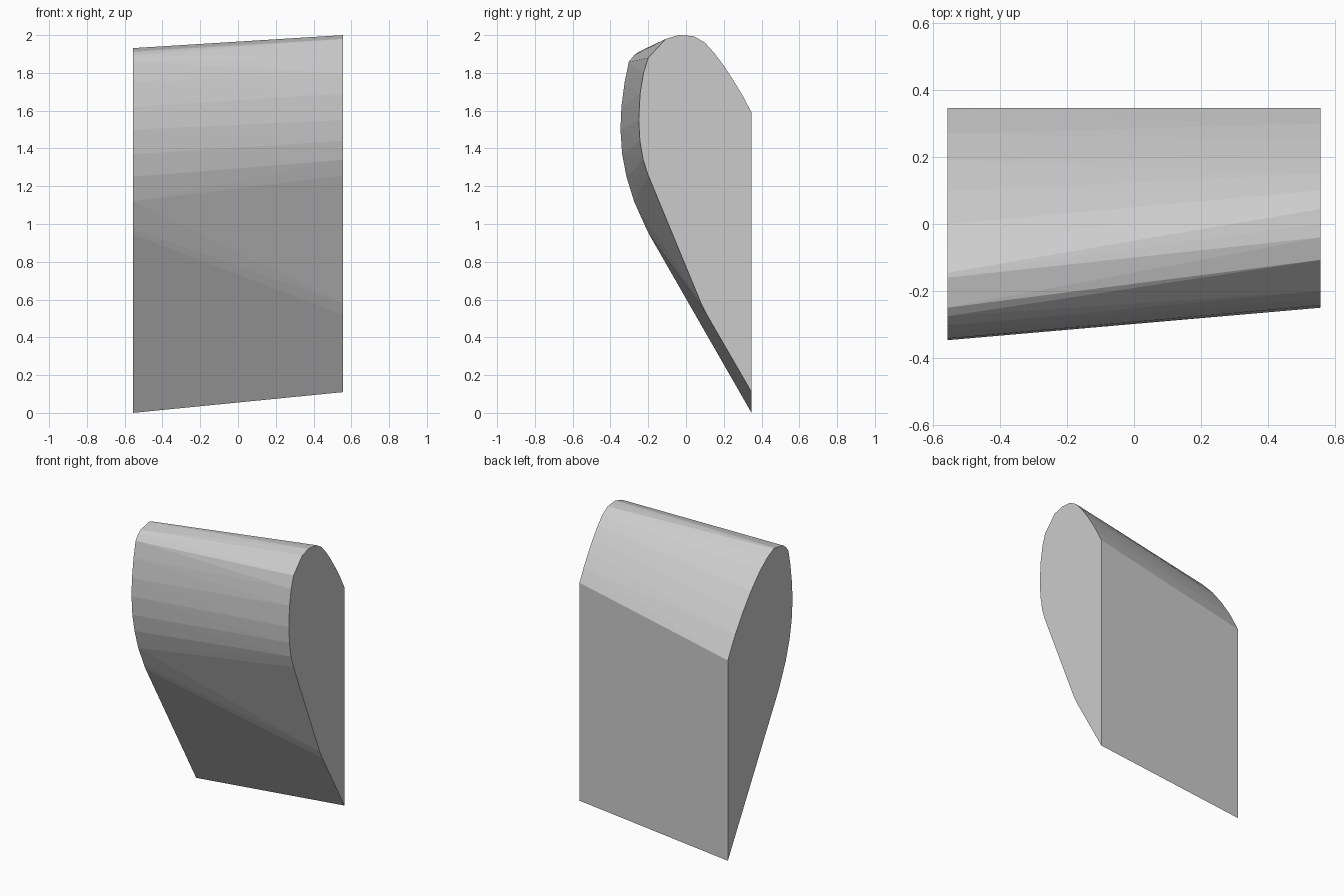
import bpy, bmesh, math

# End outlines as (y, z), running from the back bottom corner up and over to the front
right_end = [(0.347, 0.11), (0.347, 1.59), (0.30, 1.68), (0.25, 1.762), (0.20, 1.838),
             (0.15, 1.905), (0.10, 1.96), (0.045, 1.993), (0.0, 1.998), (-0.04, 2.0),
             (-0.107, 1.98), (-0.20, 1.88), (-0.225, 1.80), (-0.243, 1.69), (-0.25, 1.55),
             (-0.244, 1.44), (-0.227, 1.34), (-0.20, 1.258), (0.08, 0.58), (0.11, 0.52)]
left_end = [(0.347, 0.0), (0.347, 1.36), (0.27, 1.50), (0.19, 1.62), (0.10, 1.735),
            (0.0, 1.838), (-0.08, 1.898), (-0.145, 1.93), (-0.16, 1.931), (-0.25, 1.912),
            (-0.275, 1.893), (-0.303, 1.858), (-0.325, 1.75), (-0.342, 1.62), (-0.347, 1.50),
            (-0.338, 1.37), (-0.315, 1.25), (-0.275, 1.12), (-0.21, 0.975), (-0.195, 0.945)]

# Wedge body: skin stretched straight between the two end outlines
bm = bmesh.new()
for x, outline in ((0.557, right_end), (-0.557, left_end)):
    for y, z in outline:
        bm.verts.new((x, y, z))
result = bmesh.ops.convex_hull(bm, input=bm.verts)
spare = [g for g in result["geom_interior"] if isinstance(g, bmesh.types.BMVert)]
bmesh.ops.delete(bm, geom=spare, context='VERTS')

# Merge the flat end caps and back into single faces
bmesh.ops.dissolve_limit(bm, angle_limit=math.radians(0.3), verts=bm.verts, edges=bm.edges)
bmesh.ops.recalc_face_normals(bm, faces=bm.faces)

mesh = bpy.data.meshes.new("wedge_body")
bm.to_mesh(mesh)
bm.free()
bpy.context.collection.objects.link(bpy.data.objects.new("wedge_body", mesh))
